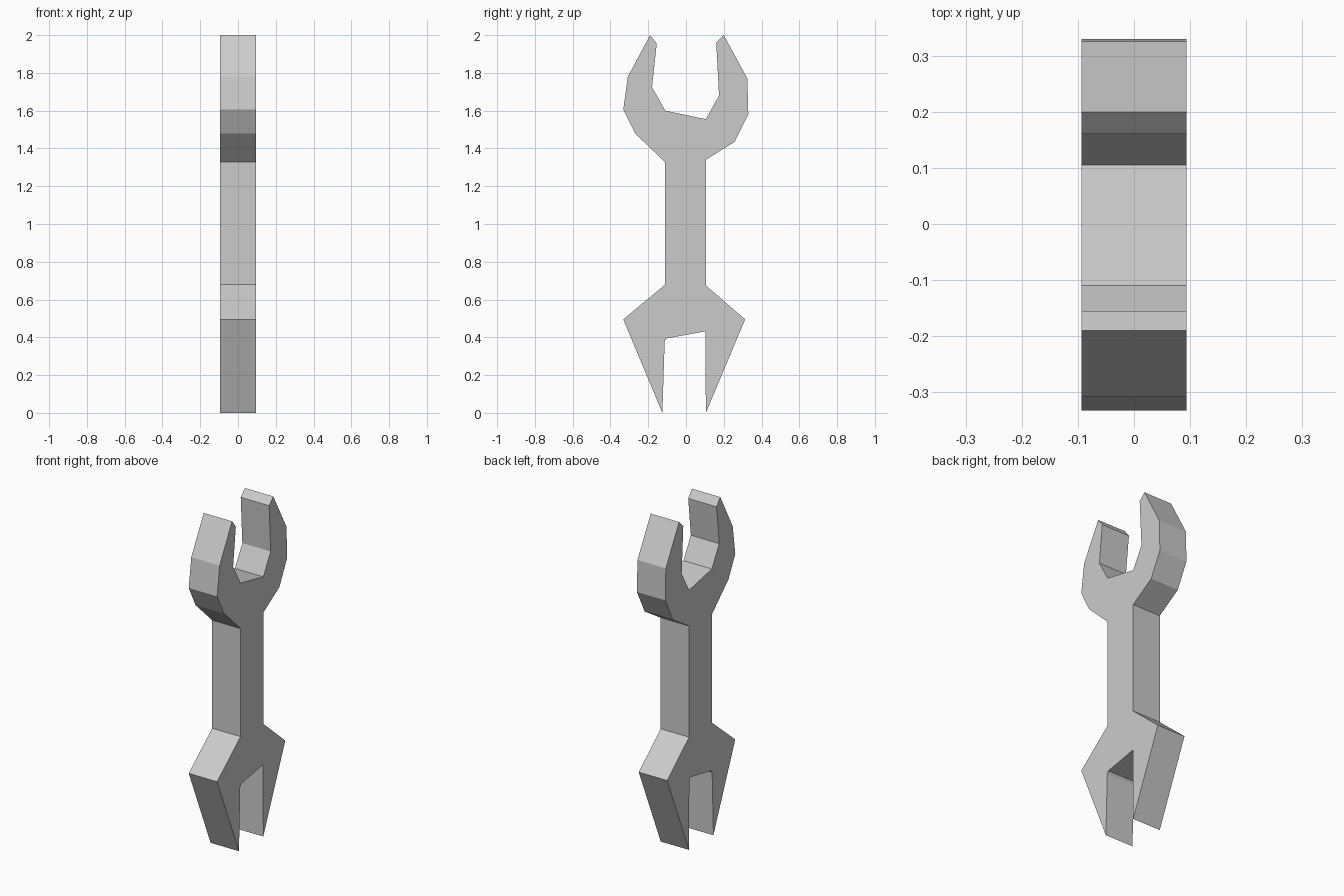
import bpy
import bmesh

default_cube = bpy.data.objects.get("Cube")
if default_cube:
    bpy.data.objects.remove(default_cube, do_unlink=True)

HALF_THICKNESS = 0.094

# Outline sections as (y, z), running clockwise round the tool
upper_mouth = [(-.19, 2), (-.155, 1.955), (-.18, 1.725), (-.11, 1.6),
               (.105, 1.555), (.175, 1.68), (.16, 1.96), (.2, 2)]
upper_jaw_back = [(.325, 1.77), (.33, 1.58), (.257, 1.435)]
handle_back = [(.105, 1.34), (.105, .675)]
lower_jaw_back = [(.313, .495), (.105, 0)]
lower_mouth = [(.103, .432), (-.104, .394), (-.113, .38), (-.125, 0)]
lower_jaw_front = [(-.332, .495)]
handle_front = [(-.11, .68), (-.11, 1.327)]
upper_jaw_front = [(-.268, 1.478), (-.332, 1.605), (-.308, 1.78)]

outline = (upper_mouth + upper_jaw_back + handle_back + lower_jaw_back
           + lower_mouth + lower_jaw_front + handle_front + upper_jaw_front)


def make_material(name, color):
    material = bpy.data.materials.new(name)
    material.use_nodes = True
    material.diffuse_color = color
    shader = next(n for n in material.node_tree.nodes
                  if n.type == "BSDF_PRINCIPLED")
    shader.inputs["Base Color"].default_value = color
    return material


def extrude_outline(name, points, half_thickness, material):
    """Build a flat-shaded plate from a closed outline, centred on x."""
    bm = bmesh.new()
    side = bm.faces.new([bm.verts.new((-half_thickness, y, z))
                         for y, z in points])
    result = bmesh.ops.extrude_face_region(bm, geom=[side],
                                           use_keep_orig=True)
    moved = [item for item in result["geom"]
             if isinstance(item, bmesh.types.BMVert)]
    bmesh.ops.translate(bm, verts=moved, vec=(2 * half_thickness, 0, 0))
    bmesh.ops.recalc_face_normals(bm, faces=bm.faces)
    mesh = bpy.data.meshes.new(name)
    bm.to_mesh(mesh)
    bm.free()
    mesh.materials.append(material)
    obj = bpy.data.objects.new(name, mesh)
    bpy.context.collection.objects.link(obj)
    return obj


# Double-ended spanner body
steel = make_material("light_grey_steel", (0.6, 0.6, 0.6, 1))
extrude_outline("spanner_body", outline, HALF_THICKNESS, steel)
